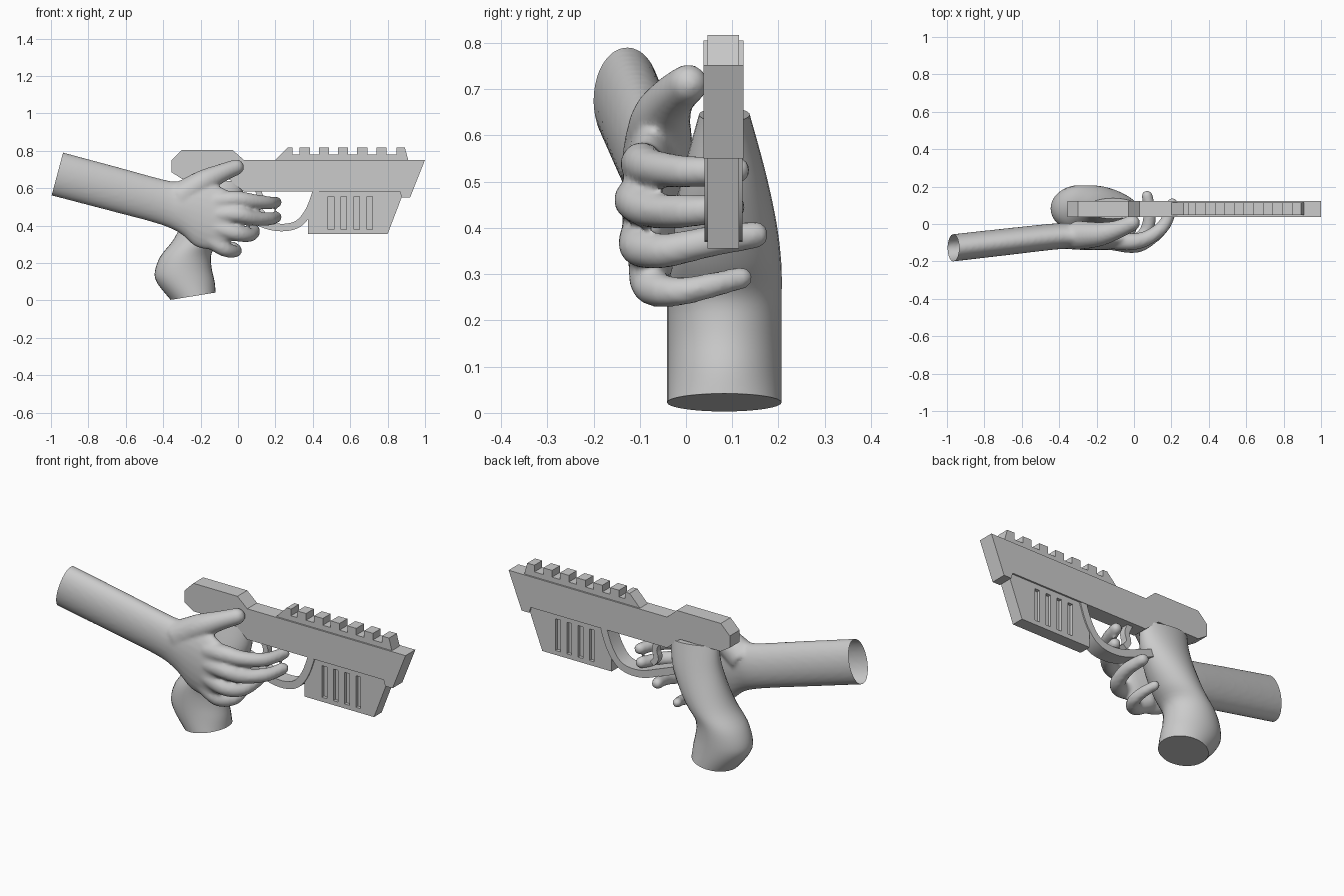
import bpy, bmesh
from math import sin, cos, pi, radians
from mathutils import Vector

if "Cube" in bpy.data.objects:
    bpy.data.objects.remove(bpy.data.objects["Cube"])

GUN_Y = 0.081


def spline(keys, steps=5):
    """Catmull-Rom interpolation through tuples of any length."""
    k = [keys[0]] + list(keys) + [keys[-1]]
    out = []
    for i in range(1, len(k) - 2):
        for s in range(steps):
            t = s / steps
            out.append(tuple(
                0.5 * (2 * b + (c - a) * t + (2 * a - 5 * b + 4 * c - d) * t * t
                       + (3 * b - a - 3 * c + d) * t ** 3)
                for a, b, c, d in zip(k[i - 1], k[i], k[i + 1], k[i + 2])))
    return out + [tuple(keys[-1])]


def finish(name, bm, smooth=None):
    bmesh.ops.recalc_face_normals(bm, faces=bm.faces)
    me = bpy.data.meshes.new(name)
    bm.to_mesh(me)
    bm.free()
    ob = bpy.data.objects.new(name, me)
    bpy.context.collection.objects.link(ob)
    if smooth:
        activate(ob)
        bpy.ops.object.shade_smooth_by_angle(angle=radians(smooth))
    return ob


def activate(ob):
    bpy.ops.object.select_all(action='DESELECT')
    ob.select_set(True)
    bpy.context.view_layer.objects.active = ob


def prism(name, pts, half, smooth=None):
    """Side profile (x, z) extruded across the gun's thickness."""
    bm = bmesh.new()
    f = bm.faces.new([bm.verts.new((x, GUN_Y - half, z)) for x, z in pts])
    ext = bmesh.ops.extrude_face_region(bm, geom=[f])['geom']
    bmesh.ops.translate(bm, vec=(0, 2 * half, 0),
                        verts=[v for v in ext if isinstance(v, bmesh.types.BMVert)])
    return finish(name, bm, smooth)


def loft(bm, rings, n=24):
    """Skin elliptical rings (centre, u, v) with capped ends."""
    loops = []
    for c, u, v in rings:
        loops.append([bm.verts.new(Vector(c) + Vector(u) * cos(2 * pi * i / n)
                                   + Vector(v) * sin(2 * pi * i / n)) for i in range(n)])
    for a, b in zip(loops, loops[1:]):
        for i in range(n):
            j = (i + 1) % n
            bm.faces.new((a[i], a[j], b[j], b[i]))
    bm.faces.new(loops[0])
    bm.faces.new(loops[-1])


def finger(bm, keys):
    """Round tapered tube through (x, y, z, radius) with a domed tip."""
    pts = spline(keys, 6)
    rings = []
    for i, p in enumerate(pts):
        a, b = pts[max(i - 1, 0)], pts[min(i + 1, len(pts) - 1)]
        d = (Vector(b[:3]) - Vector(a[:3])).normalized()
        u = d.cross(Vector((0.1, 0.2, 1))).normalized()
        v = d.cross(u)
        rings.append((Vector(p[:3]), u * p[3], v * p[3]))
    r = pts[-1][3]
    for t in (0.4, 0.8, 1.15, 1.45):
        rings.append((Vector(pts[-1][:3]) + d * r * sin(t), u * r * cos(t), v * r * cos(t)))
    loft(bm, rings, 16)


# Receiver and barrel
prism("gun_body", [(-0.355, 0.685), (-0.355, 0.75), (-0.30, 0.805), (-0.03, 0.805),
                   (0.03, 0.752), (1.0, 0.752), (0.92, 0.55), (0.875, 0.55),
                   (0.865, 0.582), (0.03, 0.582), (-0.05, 0.65), (-0.30, 0.65)], 0.043)

# Toothed top rail
rail = [(0.195, 0.745), (0.265, 0.817), (0.292, 0.817), (0.292, 0.78)]
for i in range(5):
    x = 0.33 + i * 0.1025
    rail += [(x, 0.78), (x, 0.817), (x + 0.054, 0.817), (x + 0.054, 0.78)]
rail += [(0.848, 0.78), (0.848, 0.817), (0.892, 0.817), (0.912, 0.745)]
prism("top_rail", rail, 0.034)

# Foregrip block with recessed slots on both sides
block = prism("foregrip", [(0.43, 0.59), (0.375, 0.47), (0.375, 0.355),
                           (0.80, 0.355), (0.89, 0.59)], 0.034)
bm = bmesh.new()
for i in range(4):
    for side in (-1, 1):
        vs = bmesh.ops.create_cube(bm, size=1)['verts']
        bmesh.ops.scale(bm, vec=(0.03, 0.04, 0.175), verts=vs)
        bmesh.ops.translate(bm, vec=(0.497 + i * 0.069, GUN_Y + side * 0.036, 0.467), verts=vs)
cutter = finish("slot_cutter", bm)
cutter.hide_render = True
mod = block.modifiers.new("slots", 'BOOLEAN')
mod.object = cutter
mod.operation = 'DIFFERENCE'
activate(block)
bpy.ops.object.modifier_apply(modifier=mod.name)
bpy.data.objects.remove(cutter)


def band(name, keys, w, half):
    """Curved strip of width w following a side-view path."""
    p = [Vector(q) for q in spline(keys, 4)]
    left, right = [], []
    for i, q in enumerate(p):
        d = (p[min(i + 1, len(p) - 1)] - p[max(i - 1, 0)]).normalized()
        nrm = Vector((-d.y, d.x)) * w / 2
        left.append(q + nrm)
        right.append(q - nrm)
    prism(name, left + right[::-1], half, 35)


# Trigger guard and trigger
band("trigger_guard", [(0.42, 0.585), (0.385, 0.49), (0.335, 0.42), (0.27, 0.392),
                       (0.18, 0.395), (0.08, 0.43), (-0.05, 0.48)], 0.04, 0.041)
band("trigger", [(0.10, 0.60), (0.125, 0.54), (0.115, 0.49), (0.14, 0.455)], 0.03, 0.018)

# Pistol grip: rear point, front point, half width
grip_keys = [(-0.36, 0.003, -0.12, 0.042, 0.124), (-0.43, 0.09, -0.125, 0.10, 0.124),
             (-0.445, 0.15, -0.142, 0.18, 0.124), (-0.415, 0.235, -0.14, 0.255, 0.124),
             (-0.345, 0.325, -0.085, 0.325, 0.123), (-0.30, 0.42, -0.03, 0.41, 0.112),
             (-0.265, 0.54, 0.015, 0.51, 0.088), (-0.255, 0.66, 0.03, 0.63, 0.055)]
bm = bmesh.new()
loft(bm, [(((a + c) / 2, GUN_Y + 0.002, (b + d) / 2), ((c - a) / 2, 0, (d - b) / 2), (0, h, 0))
          for a, b, c, d, h in spline(grip_keys, 4)], 32)
finish("pistol_grip", bm, 40)

# Forearm and palm: centre, tall axis, half thickness
arm_keys = [(-1.06, -0.137, 0.701, 0.03, 0.116, 0.073),
            (-0.963, -0.127, 0.675, 0.03, 0.116, 0.073),
            (-0.68, -0.095, 0.60, 0.03, 0.115, 0.072),
            (-0.40, -0.065, 0.525, 0.03, 0.115, 0.07),
            (-0.30, -0.068, 0.50, 0.01, 0.142, 0.07),
            (-0.18, -0.075, 0.455, 0.04, 0.17, 0.064),
            (-0.06, -0.085, 0.42, 0.04, 0.15, 0.05),
            (-0.01, -0.085, 0.42, 0.035, 0.12, 0.03)]
bm = bmesh.new()
loft(bm, [((x, y, z), (ux, 0, uz), (0, h, 0)) for x, y, z, ux, uz, h in spline(arm_keys, 5)])

# Thumb and fingers
finger(bm, [(-0.31, -0.06, 0.55, 0.08), (-0.19, -0.055, 0.63, 0.066),
            (-0.09, -0.03, 0.68, 0.05), (-0.01, 0.005, 0.712, 0.043)])
finger(bm, [(-0.12, -0.085, 0.53, 0.05), (-0.01, -0.095, 0.54, 0.046),
            (0.08, -0.07, 0.53, 0.04), (0.165, 0.0, 0.522, 0.035), (0.205, 0.11, 0.525, 0.03)])
finger(bm, [(-0.12, -0.09, 0.46, 0.05), (0.0, -0.11, 0.46, 0.046),
            (0.08, -0.08, 0.44, 0.04), (0.165, 0.0, 0.435, 0.035), (0.205, 0.10, 0.445, 0.03)])
finger(bm, [(-0.12, -0.09, 0.39, 0.05), (-0.01, -0.10, 0.36, 0.044),
            (0.06, -0.05, 0.35, 0.038), (0.085, 0.05, 0.37, 0.034), (0.07, 0.15, 0.385, 0.03)])
finger(bm, [(-0.15, -0.075, 0.33, 0.05), (-0.07, -0.075, 0.275, 0.042),
            (-0.015, -0.02, 0.262, 0.032), (-0.01, 0.05, 0.275, 0.028), (-0.03, 0.12, 0.292, 0.025)])
hand = finish("hand_and_forearm", bm)

# Fuse the hand into one soft skin
mod = hand.modifiers.new("fuse", 'REMESH')
mod.mode = 'VOXEL'
mod.voxel_size = 0.01
soft = hand.modifiers.new("soften", 'SMOOTH')
soft.iterations = 6
activate(hand)
bpy.ops.object.modifier_apply(modifier=mod.name)
bpy.ops.object.modifier_apply(modifier=soft.name)

# Cut the forearm open at its end
bm = bmesh.new()
bm.from_mesh(hand.data)
bmesh.ops.bisect_plane(bm, geom=bm.verts[:] + bm.edges[:] + bm.faces[:],
                       plane_co=(-0.966, -0.127, 0.675), plane_no=(-0.966, 0, 0.257),
                       clear_outer=True)
bm.to_mesh(hand.data)
bm.free()
bpy.ops.object.shade_smooth_by_angle(angle=radians(60))
